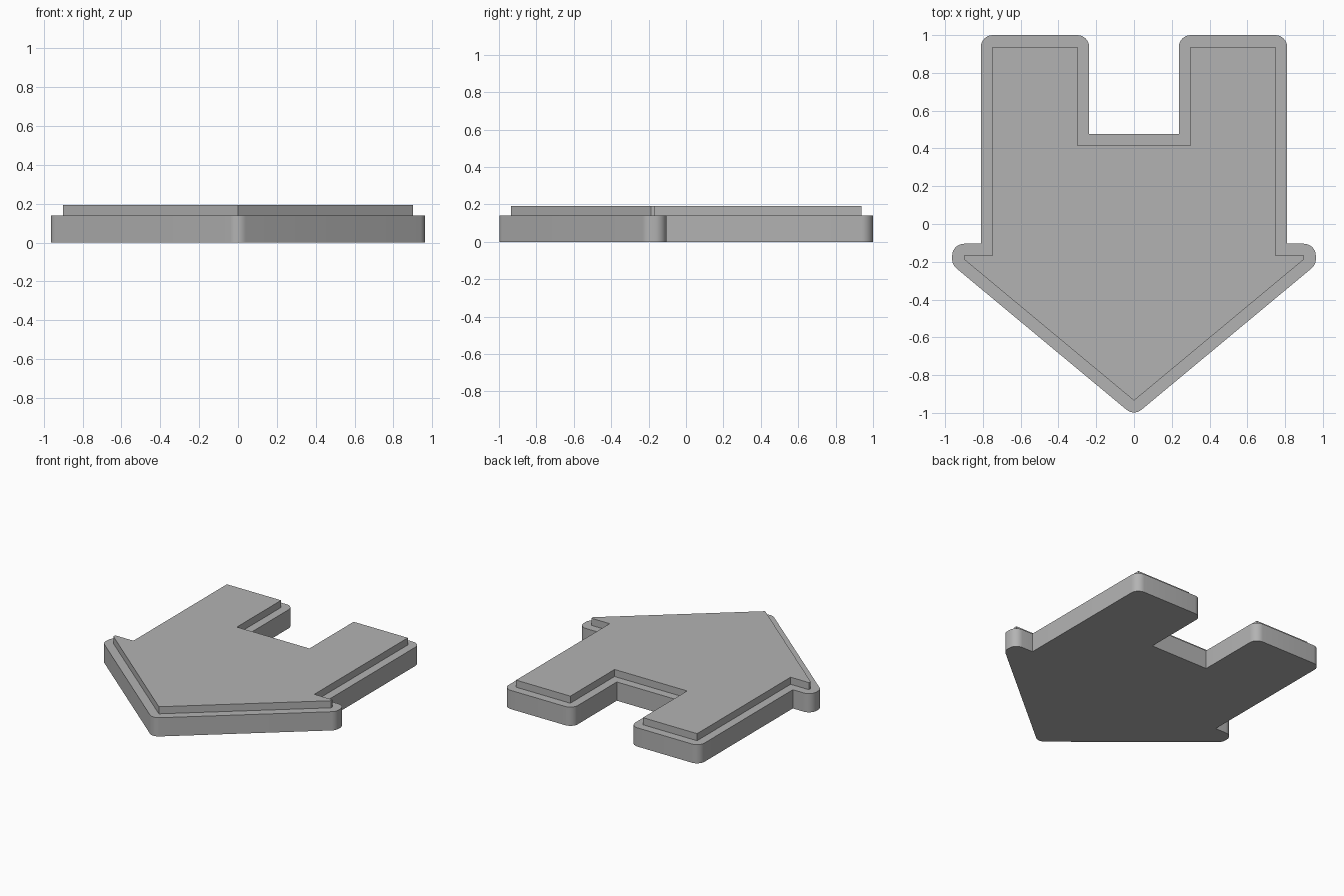
import bpy, bmesh, math
from mathutils import Vector

cube = bpy.data.objects.get("Cube")
if cube:
    bpy.data.objects.remove(cube, do_unlink=True)

BORDER = 0.0625
BASE_TOP = 0.14
PLATE_TOP = 0.193

grey = bpy.data.materials.new("plain grey")
grey.use_nodes = True
colour = (0.45, 0.45, 0.45, 1)
grey.diffuse_color = colour
grey.node_tree.nodes["Principled BSDF"].inputs["Base Color"].default_value = colour


def rounded_offset(points, radius, steps=8):
    """Grow a counter-clockwise outline, rounding outer corners and mitring inner ones."""
    result = []
    for i, p in enumerate(points):
        before = (p - points[i - 1]).normalized()
        after = (points[(i + 1) % len(points)] - p).normalized()
        n1 = Vector((before.y, -before.x))
        n2 = Vector((after.y, -after.x))
        turn = math.atan2(before.cross(after), before.dot(after))
        if turn > 0:
            start = math.atan2(n1.y, n1.x)
            for s in range(steps + 1):
                a = start + turn * s / steps
                result.append(p + radius * Vector((math.cos(a), math.sin(a))))
        else:
            result.append(p + (n1 + n2) * radius / (1 + n1.dot(n2)))
    return result


def slab(name, outline, bottom, top):
    """Extrude a flat outline between two heights."""
    bm = bmesh.new()
    face = bm.faces.new([bm.verts.new((p.x, p.y, bottom)) for p in outline])
    extruded = bmesh.ops.extrude_face_region(bm, geom=[face], use_keep_orig=True)
    verts = [v for v in extruded["geom"] if isinstance(v, bmesh.types.BMVert)]
    bmesh.ops.translate(bm, verts=verts, vec=(0, 0, top - bottom))
    bmesh.ops.recalc_face_normals(bm, faces=bm.faces)
    mesh = bpy.data.meshes.new(name)
    bm.to_mesh(mesh)
    bm.free()
    mesh.materials.append(grey)
    obj = bpy.data.objects.new(name, mesh)
    bpy.context.collection.objects.link(obj)
    bpy.ops.object.select_all(action="DESELECT")
    obj.select_set(True)
    bpy.context.view_layer.objects.active = obj
    bpy.ops.object.shade_smooth_by_angle(angle=math.radians(30))
    return obj


# Arrow outline: tip, barb, shaft side and notch, mirrored across x
half = [Vector(p) for p in (
    (0, -0.935), (0.9, -0.187), (0.9, -0.167), (0.748, -0.167),
    (0.748, 0.9375), (0.3, 0.9375), (0.3, 0.415))]
arrow = half + [Vector((-p.x, p.y)) for p in reversed(half[1:])]

# Wide rounded base and the sharp raised plate on top of it
slab("arrow_base", rounded_offset(arrow, BORDER), 0, BASE_TOP)
slab("raised_arrow_plate", arrow, BASE_TOP, PLATE_TOP)
